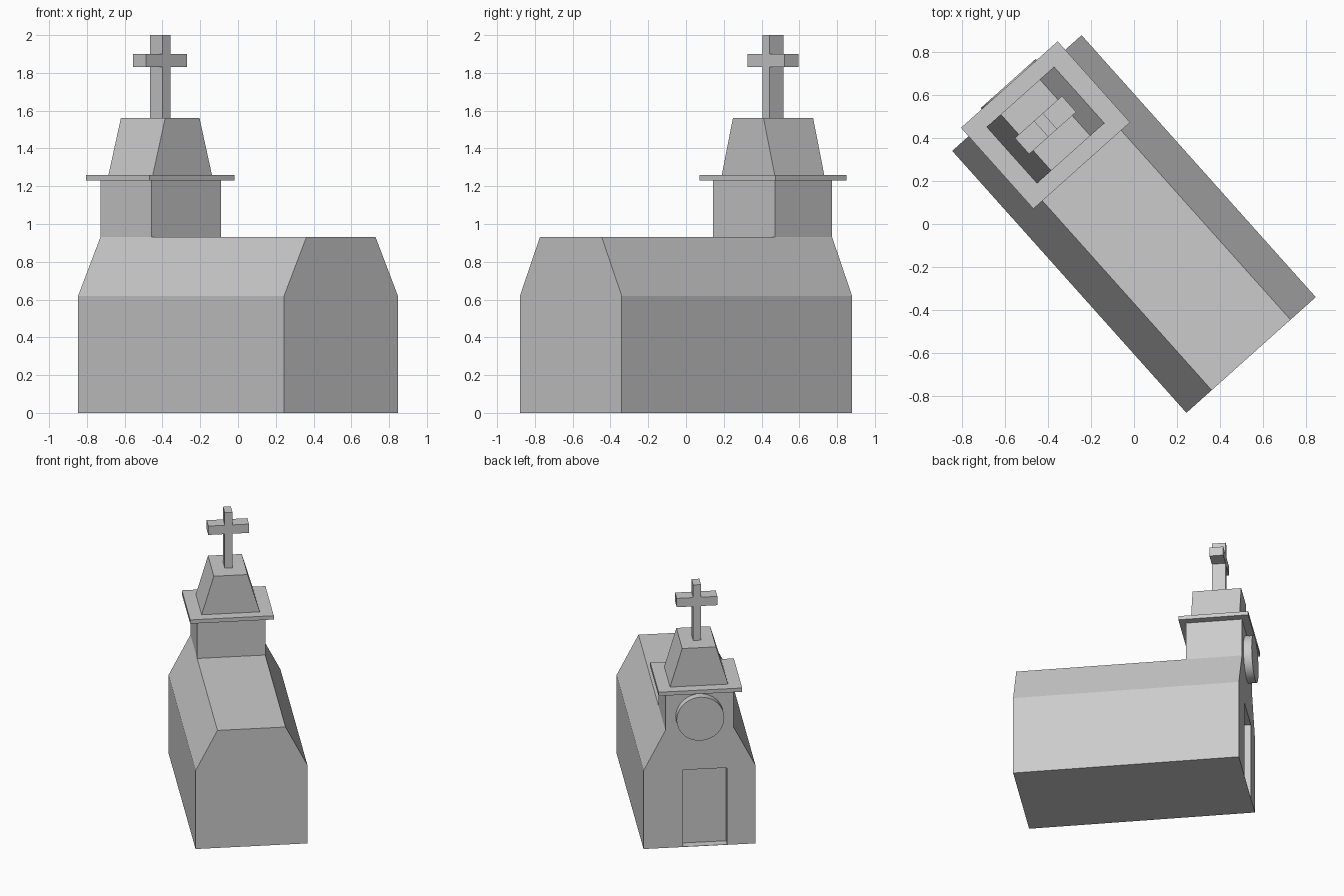
import bpy, bmesh, math
from mathutils import Matrix

if "Cube" in bpy.data.objects:
    bpy.data.objects.remove(bpy.data.objects["Cube"])

# the whole chapel is turned about z; local x = length, local y = width
TURN = Matrix.Rotation(math.radians(-48.2), 4, 'Z')


def prism(name, profile, x0, x1):
    """Extrude a (y, z) profile from x0 to x1."""
    bm = bmesh.new()
    face = bm.faces.new([bm.verts.new((x0, y, z)) for y, z in profile])
    ext = bmesh.ops.extrude_face_region(bm, geom=[face])
    verts = [g for g in ext["geom"] if isinstance(g, bmesh.types.BMVert)]
    bmesh.ops.translate(bm, verts=verts, vec=(x1 - x0, 0, 0))
    bmesh.ops.recalc_face_normals(bm, faces=bm.faces)
    mesh = bpy.data.meshes.new(name)
    bm.to_mesh(mesh)
    bm.free()
    ob = bpy.data.objects.new(name, mesh)
    bpy.context.collection.objects.link(ob)
    ob.matrix_world = TURN
    return ob


def trapezoid(bottom, top, z0, z1):
    return [(-bottom, z0), (bottom, z0), (top, z1), (-top, z1)]


def box(name, half_width, z0, z1, x0, x1):
    return prism(name, trapezoid(half_width, half_width, z0, z1), x0, x1)


FRONT = -0.818   # facade with door
MID = -0.618     # tower centre

# nave with sloped roof sides
nave = prism("nave", [(-0.404, 0), (0.404, 0), (0.404, 0.62), (0.246, 0.93),
                      (-0.246, 0.93), (-0.404, 0.62)], FRONT, -FRONT)

# recessed doorway, slightly off centre
cutter = prism("doorway_cutter", [(-0.20, 0.002), (0.12, 0.002), (0.12, 0.61), (-0.20, 0.61)],
               FRONT - 0.1, FRONT + 0.065)
cutter.hide_render = True
cutter.hide_viewport = True
cut = nave.modifiers.new("doorway", 'BOOLEAN')
cut.operation = 'DIFFERENCE'
cut.solver = 'EXACT'
cut.object = cutter

# bell tower, ledge and tapered spire
box("tower", 0.246, 0.93, 1.23, FRONT, -0.412)
box("tower_ledge", 0.302, 1.23, 1.26, MID - 0.253, MID + 0.253)
prism("spire", trapezoid(0.21, 0.122, 1.26, 1.56), MID - 0.176, MID + 0.176)

# cross
box("cross_post", 0.028, 1.56, 2.0, MID - 0.05, MID + 0.05)
box("cross_arm", 0.147, 1.83, 1.90, MID - 0.05, MID + 0.05)

# round disc on the facade
N = 32
ring = [(0.172 * math.cos(2 * math.pi * i / N), 1.035 + 0.172 * math.sin(2 * math.pi * i / N))
        for i in range(N)]
disc = prism("facade_disc", ring, FRONT - 0.06, FRONT)
bpy.context.view_layer.objects.active = disc
disc.select_set(True)
bpy.ops.object.shade_smooth_by_angle()
